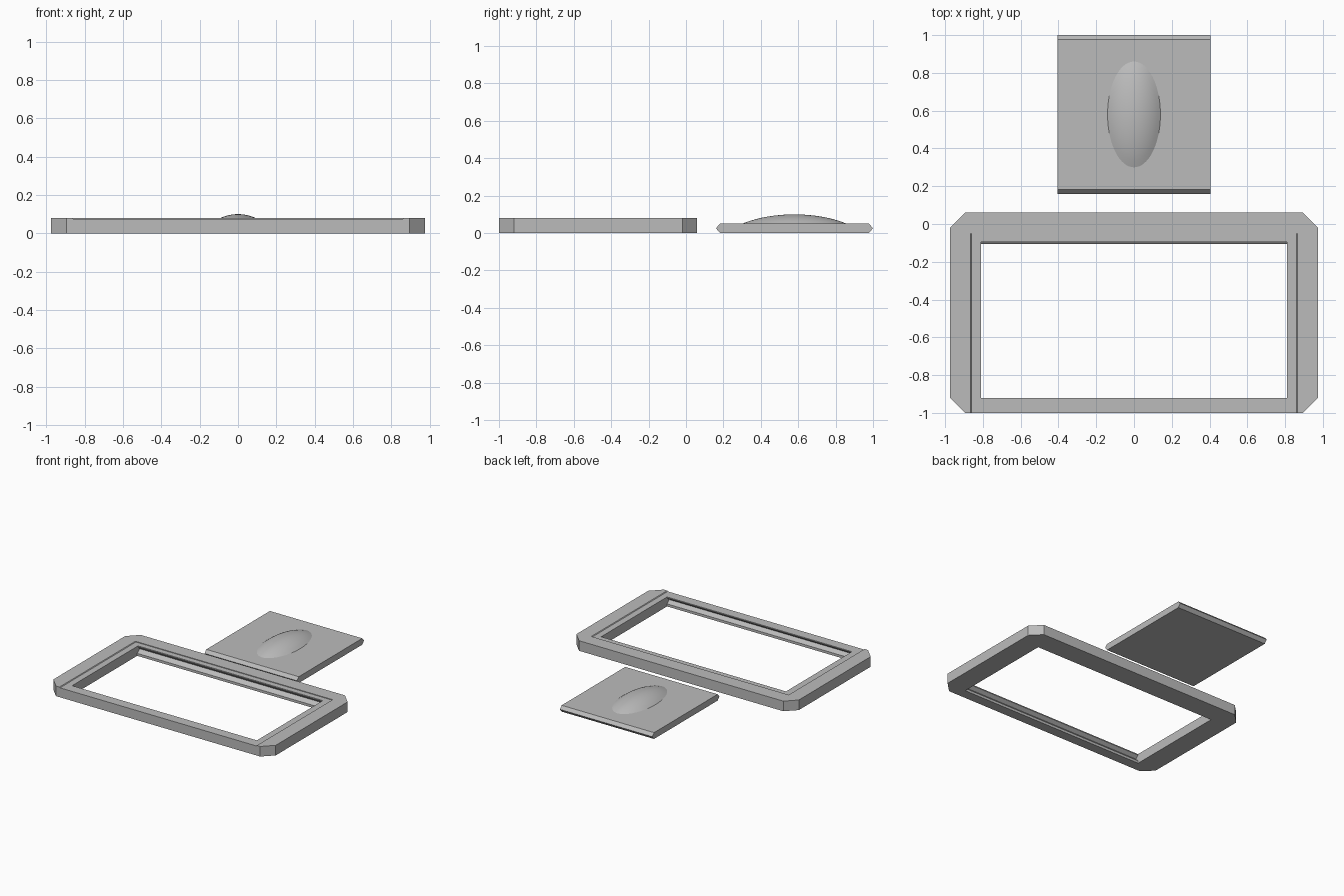
import bpy, bmesh, math
from mathutils import Vector

if "Cube" in bpy.data.objects:
    bpy.data.objects.remove(bpy.data.objects["Cube"])

grey = bpy.data.materials.new("plain grey")
grey.diffuse_color = (0.5, 0.5, 0.5, 1)
grey.use_nodes = True
grey.node_tree.nodes["Principled BSDF"].inputs["Base Color"].default_value = grey.diffuse_color


def finish(name, bm):
    bmesh.ops.recalc_face_normals(bm, faces=bm.faces)
    mesh = bpy.data.meshes.new(name)
    bm.to_mesh(mesh)
    bm.free()
    obj = bpy.data.objects.new(name, mesh)
    bpy.context.collection.objects.link(obj)
    mesh.materials.append(grey)
    return obj


def prism(name, points, direction):
    """Extrude a closed 3D outline along a direction."""
    bm = bmesh.new()
    face = bm.faces.new([bm.verts.new(p) for p in points])
    ext = bmesh.ops.extrude_face_region(bm, geom=[face])
    verts = [v for v in ext["geom"] if isinstance(v, bmesh.types.BMVert)]
    bmesh.ops.translate(bm, verts=verts, vec=Vector(direction))
    return finish(name, bm)


def cut(target, cutter):
    mod = target.modifiers.new(cutter.name, 'BOOLEAN')
    mod.operation = 'DIFFERENCE'
    mod.solver = 'EXACT'
    mod.object = cutter
    cutter.hide_render = True
    cutter.hide_viewport = True


# Frame: rectangle with clipped corners
X, Y0, Y1, C = 0.975, -1.0, 0.06, 0.08
outline = [(-X + C, Y0), (X - C, Y0), (X, Y0 + C), (X, Y1 - C),
           (X - C, Y1), (-X + C, Y1), (-X, Y1 - C), (-X, Y0 + C)]
frame = prism("frame", [(x, y, 0) for x, y in outline], (0, 0, 0.08))

# Opening with a V groove along the front and back inner walls
opening = [(-0.92, -0.1), (-0.105, -0.1), (-0.105, 0.02), (-0.075, 0.045),
           (-0.095, 0.067), (-0.095, 0.2), (-0.92, 0.2), (-0.92, 0.067),
           (-0.945, 0.045), (-0.92, 0.02)]
cut(frame, prism("opening_cutter", [(-0.81, y, z) for y, z in opening], (1.62, 0, 0)))

# Shallow flared recess in the top, open at the front
recess = [(-0.86, 0.075), (0.86, 0.075), (0.885, 0.1), (-0.885, 0.1)]
cut(frame, prism("recess_cutter", [(x, -1.1, z) for x, z in recess], (0, 1.05, 0)))

# Sliding lid with pointed front and back edges
lid = [(0.16, 0.026), (0.182, 0), (0.978, 0), (1.0, 0.026), (0.978, 0.05), (0.182, 0.05)]
prism("lid", [(-0.405, y, z) for y, z in lid], (0.81, 0, 0))

# Oval thumb grip: a spherical cap stretched along y
RIM, HEIGHT, SEGS, RINGS = 0.14, 0.05, 64, 8
R = (RIM ** 2 + HEIGHT ** 2) / (2 * HEIGHT)
bm = bmesh.new()
top = bm.verts.new((0, 0.58, 0.1))
previous = None
for i in range(1, RINGS + 1):
    r = RIM * i / RINGS
    z = 0.1 - R + math.sqrt(R * R - r * r)
    ring = [bm.verts.new((r * math.cos(2 * math.pi * k / SEGS),
                          0.58 + 2 * r * math.sin(2 * math.pi * k / SEGS), z))
            for k in range(SEGS)]
    for k in range(SEGS):
        n = (k + 1) % SEGS
        if previous:
            bm.faces.new((previous[k], ring[k], ring[n], previous[n]))
        else:
            bm.faces.new((top, ring[k], ring[n]))
    previous = ring
bm.normal_update()
grip = finish("thumb_grip", bm)
if grip.data.polygons[0].normal.z < 0:
    grip.data.flip_normals()
for p in grip.data.polygons:
    p.use_smooth = True
